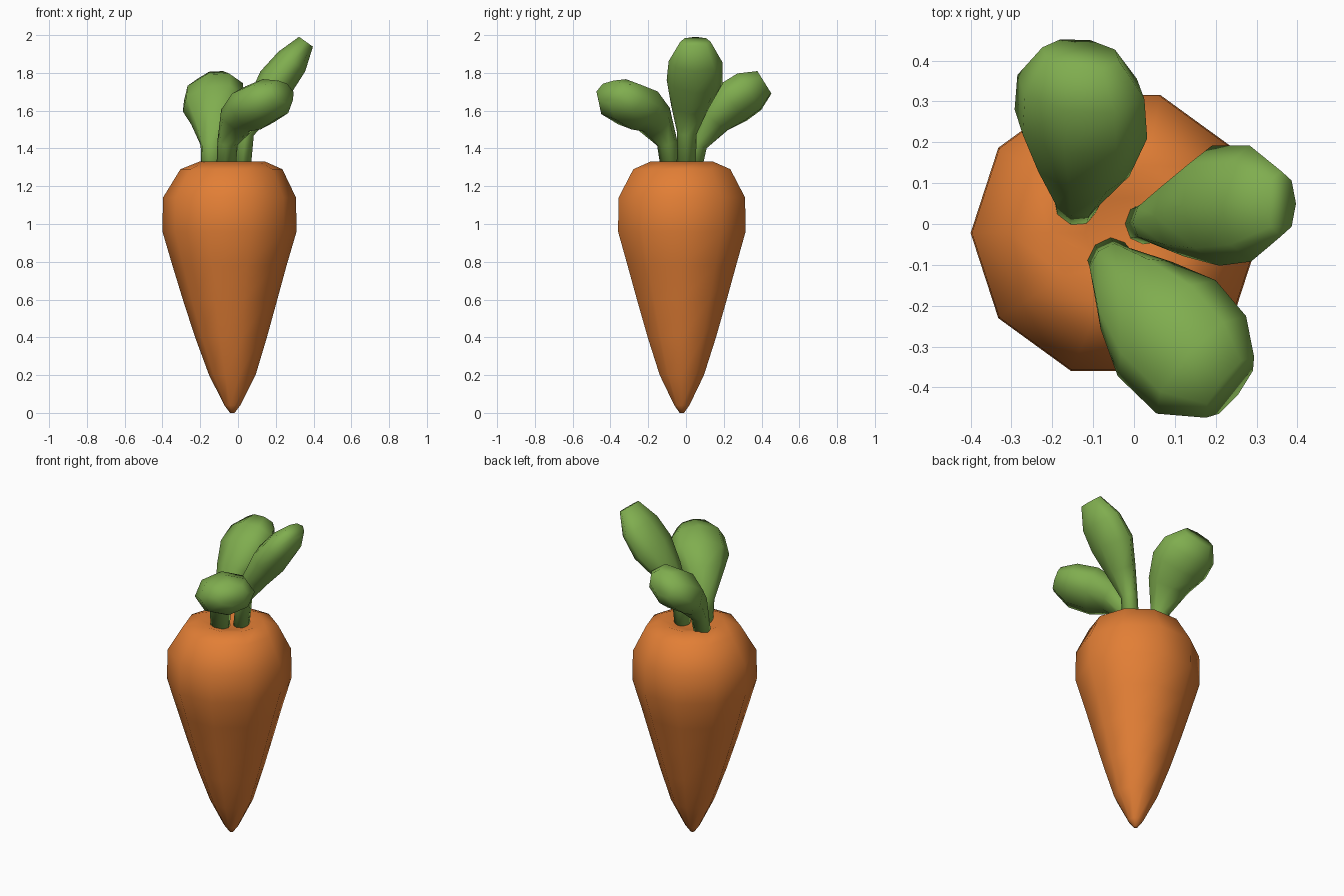
import bpy, bmesh, math
from mathutils import Vector

if "Cube" in bpy.data.objects:
    bpy.data.objects.remove(bpy.data.objects["Cube"])


def material(name, rgb):
    m = bpy.data.materials.new(name)
    m.diffuse_color = (*rgb, 1)
    m.use_nodes = True
    m.node_tree.nodes["Principled BSDF"].inputs["Base Color"].default_value = m.diffuse_color
    return m


ORANGE = material("carrot orange", (0.76, 0.21, 0.036))
GREEN = material("leaf green", (0.215, 0.42, 0.078))


def loft(name, rings, mat):
    """Skin a list of equal-length point rings, closing both ends."""
    bm = bmesh.new()
    loops = [[bm.verts.new(p) for p in ring] for ring in rings]
    n = len(loops[0])
    for a, b in zip(loops, loops[1:]):
        for i in range(n):
            j = (i + 1) % n
            bm.faces.new((a[i], a[j], b[j], b[i]))
    bm.faces.new(loops[0])
    bm.faces.new(loops[-1])
    bmesh.ops.recalc_face_normals(bm, faces=bm.faces)
    for f in bm.faces:
        f.smooth = True
    me = bpy.data.meshes.new(name)
    bm.to_mesh(me)
    bm.free()
    me.materials.append(mat)
    ob = bpy.data.objects.new(name, me)
    bpy.context.collection.objects.link(ob)
    return ob


# Root: ten-sided tapered body with a shallow dip in the crown (z, radius, centre x)
profile = [(0.0, 0.012, -0.03), (0.04, 0.042, -0.03), (0.2, 0.123, -0.03),
           (0.4, 0.19, -0.037), (0.6, 0.25, -0.042), (0.78, 0.302, -0.045),
           (0.96, 0.355, -0.045), (1.14, 0.352, -0.045), (1.29, 0.27, -0.035),
           (1.33, 0.175, -0.03), (1.305, 0.09, -0.03)]
root = []
for z, r, cx in profile:
    root.append([(cx + r * math.cos(math.tau * i / 10),
                  -0.022 + r * math.sin(math.tau * i / 10), z) for i in range(10)])
loft("carrot_root", root, ORANGE)


def leaf(name, spine, widths, depths, across):
    """Thick leaf: oval sections swept along a spine, wide along 'across'."""
    pts = [Vector(p) for p in spine]
    rings = []
    for k, p in enumerate(pts):
        t = (pts[min(k + 1, len(pts) - 1)] - pts[max(k - 1, 0)]).normalized()
        w = Vector(across)
        w = (w - t * w.dot(t)).normalized()
        nrm = t.cross(w)
        rings.append([p + w * widths[k] * math.cos(math.tau * i / 8)
                      + nrm * depths[k] * math.sin(math.tau * i / 8) for i in range(8)])
    loft(name, rings, GREEN)


# Three leaves: back, right and front
leaf("back_leaf",
     [(-0.145, 0.035, 1.27), (-0.14, 0.065, 1.42), (-0.13, 0.15, 1.55),
      (-0.13, 0.245, 1.64), (-0.13, 0.335, 1.70), (-0.13, 0.415, 1.75)],
     [0.05, 0.06, 0.125, 0.172, 0.165, 0.10],
     [0.045, 0.05, 0.09, 0.12, 0.115, 0.07], (0.33, -0.06, 0.1))
leaf("right_leaf",
     [(0.02, 0.0, 1.27), (0.04, 0.005, 1.48), (0.115, 0.02, 1.62),
      (0.20, 0.045, 1.75), (0.285, 0.05, 1.86), (0.36, 0.05, 1.965)],
     [0.05, 0.052, 0.1, 0.148, 0.142, 0.08],
     [0.045, 0.045, 0.075, 0.1, 0.088, 0.045], (0, 1, 0))
leaf("front_leaf",
     [(-0.065, -0.08, 1.27), (-0.055, -0.1, 1.43), (0.005, -0.175, 1.56),
      (0.08, -0.255, 1.615), (0.165, -0.345, 1.66), (0.235, -0.4, 1.70)],
     [0.055, 0.06, 0.12, 0.168, 0.162, 0.095],
     [0.045, 0.05, 0.095, 0.125, 0.115, 0.065], (0.72, 0.69, 0.05))
